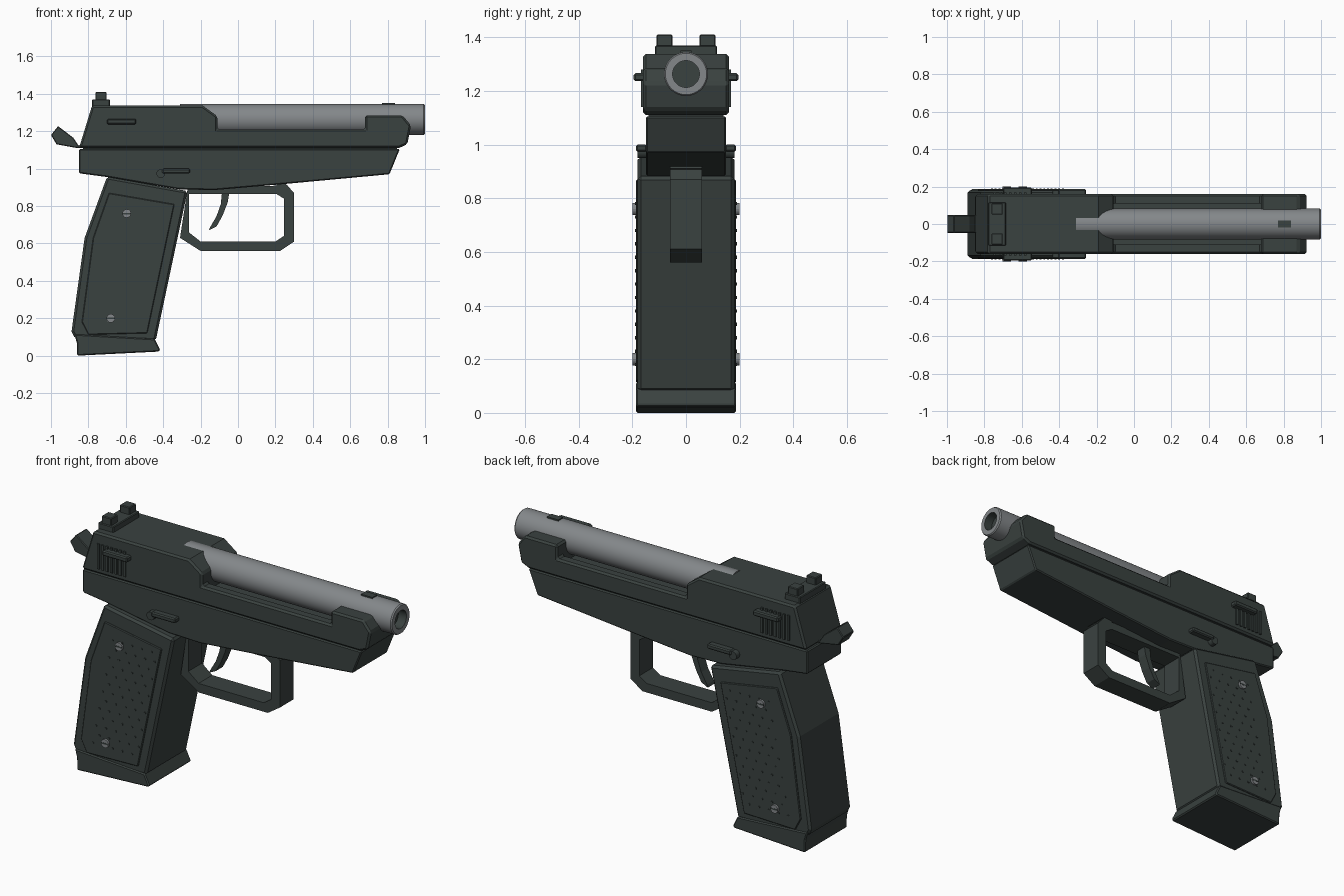
import bpy
import bmesh
import math
from mathutils import Matrix

if "Cube" in bpy.data.objects:
    bpy.data.objects.remove(bpy.data.objects["Cube"], do_unlink=True)


def make_material(name, rgb):
    mat = bpy.data.materials.new(name)
    mat.use_nodes = True
    color = (*rgb, 1.0)
    mat.diffuse_color = color
    mat.node_tree.nodes["Principled BSDF"].inputs["Base Color"].default_value = color
    return mat


gunmetal = make_material("gunmetal", (0.042, 0.054, 0.051))
steel = make_material("brushed steel", (0.23, 0.245, 0.255))


def finish(name, bm, *materials):
    bmesh.ops.recalc_face_normals(bm, faces=bm.faces[:])
    mesh = bpy.data.meshes.new(name)
    bm.to_mesh(mesh)
    bm.free()
    for mat in materials:
        mesh.materials.append(mat)
    obj = bpy.data.objects.new(name, mesh)
    bpy.context.collection.objects.link(obj)
    return obj


def activate(obj):
    bpy.ops.object.select_all(action="DESELECT")
    obj.select_set(True)
    bpy.context.view_layer.objects.active = obj


def prism(name, profile, y0, y1, bevel=0.0, mat=gunmetal):
    """Side profile (x, z) extruded across the width from y0 to y1."""
    bm = bmesh.new()
    near = [bm.verts.new((x, y0, z)) for x, z in profile]
    far = [bm.verts.new((x, y1, z)) for x, z in profile]
    bm.faces.new(near)
    bm.faces.new(far[::-1])
    for i in range(len(near)):
        j = (i + 1) % len(near)
        bm.faces.new((near[i], far[i], far[j], near[j]))
    obj = finish(name, bm, mat)
    if bevel:
        mod = obj.modifiers.new("edge bevel", "BEVEL")
        mod.width = bevel
        mod.segments = 1
        mod.limit_method = "ANGLE"
        mod.angle_limit = math.radians(50)
    return obj


def rect(x0, x1, z0, z1):
    return [(x0, z0), (x1, z0), (x1, z1), (x0, z1)]


def add_disc(bm, x, z, radius, y0, y1, sides):
    """Short cylinder lying along the y axis."""
    place = Matrix.Translation((x, (y0 + y1) / 2, z)) @ Matrix.Rotation(math.pi / 2, 4, "X")
    bmesh.ops.create_cone(bm, cap_ends=True, segments=sides, radius1=radius,
                          radius2=radius, depth=abs(y1 - y0), matrix=place)


# Slide with an open channel under the barrel
slide = prism("slide", [
    (-0.85, 1.11), (-0.78, 1.338), (-0.19, 1.338), (-0.11, 1.28), (-0.11, 1.21),
    (0.68, 1.21), (0.68, 1.285), (0.88, 1.285), (0.925, 1.23), (0.905, 1.13),
    (0.86, 1.11)], -0.16, 0.16, 0.01)
cutter = prism("channel_cutter", rect(-0.11, 0.68, 1.17, 1.4), -0.11, 0.11)
cutter.hide_render = True
channel = slide.modifiers.new("barrel channel", "BOOLEAN")
channel.object = cutter
channel.solver = "EXACT"
activate(slide)
for mod_name in [m.name for m in slide.modifiers]:
    bpy.ops.object.modifier_apply(modifier=mod_name)
bpy.data.objects.remove(cutter, do_unlink=True)

# Frame below the slide
prism("frame", [
    (-0.85, 1.105), (0.865, 1.105), (0.81, 0.97), (0.25, 0.918), (-0.13, 0.885),
    (-0.32, 0.89), (-0.70, 0.955), (-0.85, 0.975)], -0.15, 0.15, 0.006)
prism("slide_seam", rect(-0.83, 0.85, 1.1, 1.115), -0.14, 0.14)

# Barrel, turned around the x axis, with a dark bore
bm = bmesh.new()
sides = 40
rings = []
for x, radius in [(-0.31, 0.082), (0.993, 0.082), (1.0, 0.077), (1.0, 0.05), (0.95, 0.05)]:
    ring = []
    for k in range(sides):
        a = math.tau * k / sides
        ring.append(bm.verts.new((x, radius * math.cos(a), 1.263 + radius * math.sin(a))))
    rings.append(ring)
for n, (r0, r1) in enumerate(zip(rings, rings[1:])):
    for k in range(sides):
        j = (k + 1) % sides
        face = bm.faces.new((r0[k], r0[j], r1[j], r1[k]))
        face.material_index = 1 if n == 3 else 0
bm.faces.new(rings[0])
bm.faces.new(rings[-1]).material_index = 1
barrel = finish("barrel", bm, steel, gunmetal)
activate(barrel)
bpy.ops.object.shade_smooth_by_angle(angle=math.radians(30))

# Sights
prism("front_sight", rect(0.77, 0.84, 1.32, 1.35), -0.02, 0.02)
prism("rear_sight_base", rect(-0.78, -0.685, 1.33, 1.37), -0.115, 0.115, 0.004)
for side, s in (("front", -1), ("back", 1)):
    prism(side + "_rear_sight_post", rect(-0.762, -0.702, 1.36, 1.41), s * 0.05, s * 0.11, 0.004)

# Hammer
prism("hammer", [
    (-0.82, 1.11), (-0.86, 1.11), (-0.97, 1.13), (-1.0, 1.18), (-0.962, 1.227),
    (-0.88, 1.165), (-0.85, 1.12), (-0.82, 1.16)], -0.048, 0.048, 0.004)

# Grip and magazine base
prism("grip", [
    (-0.70, 0.957), (-0.27, 0.88), (-0.44, 0.08), (-0.87, 0.09), (-0.89, 0.13),
    (-0.82, 0.63)], -0.18, 0.18, 0.012)
prism("magazine_base", [
    (-0.86, 0.0), (-0.42, 0.022), (-0.418, 0.035), (-0.445, 0.09), (-0.875, 0.115),
    (-0.862, 0.07)], -0.186, 0.186, 0.006)

# Trigger guard and trigger
prism("trigger_guard", [
    (-0.27, 0.89), (-0.31, 0.63), (-0.20, 0.56), (0.225, 0.56), (0.30, 0.61),
    (0.30, 0.87), (0.25, 0.925), (-0.27, 0.89), (-0.263, 0.865), (0.205, 0.865),
    (0.245, 0.84), (0.245, 0.64), (0.20, 0.61), (-0.20, 0.61), (-0.263, 0.66),
    (-0.263, 0.865)][:7] + [
    (0.205, 0.915), (0.205, 0.865), (0.245, 0.84), (0.245, 0.64), (0.20, 0.61),
    (-0.20, 0.61), (-0.263, 0.66), (-0.263, 0.89)], -0.06, 0.06)
prism("trigger_guard_root", [
    (-0.27, 0.865), (0.22, 0.865), (0.27, 0.91), (-0.27, 0.9)], -0.06, 0.06)
prism("trigger", [
    (-0.085, 0.88), (-0.045, 0.88), (-0.055, 0.82), (-0.082, 0.75), (-0.115, 0.69),
    (-0.155, 0.67), (-0.15, 0.685), (-0.115, 0.745), (-0.092, 0.81)], -0.03, 0.03)

# Side details, repeated on both sides
for side, s in (("front", -1), ("back", 1)):
    prism(side + "_grip_panel", [
        (-0.69, 0.87), (-0.34, 0.81), (-0.485, 0.12), (-0.80, 0.112), (-0.835, 0.18),
        (-0.775, 0.63)], s * 0.17, s * 0.187, 0.004)

    # Raised dots in staggered rows that follow the lean of the grip
    bm = bmesh.new()
    for row in range(13):
        z = 0.18 + row * 0.05
        for col in range(5):
            x = -0.76 + 0.2 * (z - 0.18) + 0.06 * col + 0.03 * (row % 2)
            if z < 0.79:
                add_disc(bm, x, z, 0.006, s * 0.185, s * 0.191, 6)
    finish(side + "_grip_dots", bm, gunmetal)

    # Slotted screws
    for level, x, z in (("upper", -0.595, 0.76), ("lower", -0.68, 0.2)):
        bm = bmesh.new()
        add_disc(bm, x, z, 0.023, s * 0.18, s * 0.199, 16)
        finish(f"{side}_{level}_screw", bm, steel)
        prism(f"{side}_{level}_screw_slot", rect(x - 0.022, x + 0.022, z - 0.004, z + 0.004),
              s * 0.198, s * 0.2)

    # Slide serrations and the bar across them
    for i in range(7):
        x = -0.75 + i * 0.027
        prism(f"{side}_serration_{i + 1}", rect(x, x + 0.013, 1.14, 1.28), s * 0.155, s * 0.168)
    prism(side + "_slide_bar", rect(-0.70, -0.545, 1.237, 1.266), s * 0.15, s * 0.195, 0.006)

    # Safety lever and its pivot
    prism(side + "_safety_lever", rect(-0.405, -0.257, 0.973, 1.0), s * 0.145, s * 0.186, 0.006)
    bm = bmesh.new()
    add_disc(bm, -0.413, 0.973, 0.023, s * 0.145, s * 0.18, 20)
    finish(side + "_safety_pivot", bm, gunmetal)
